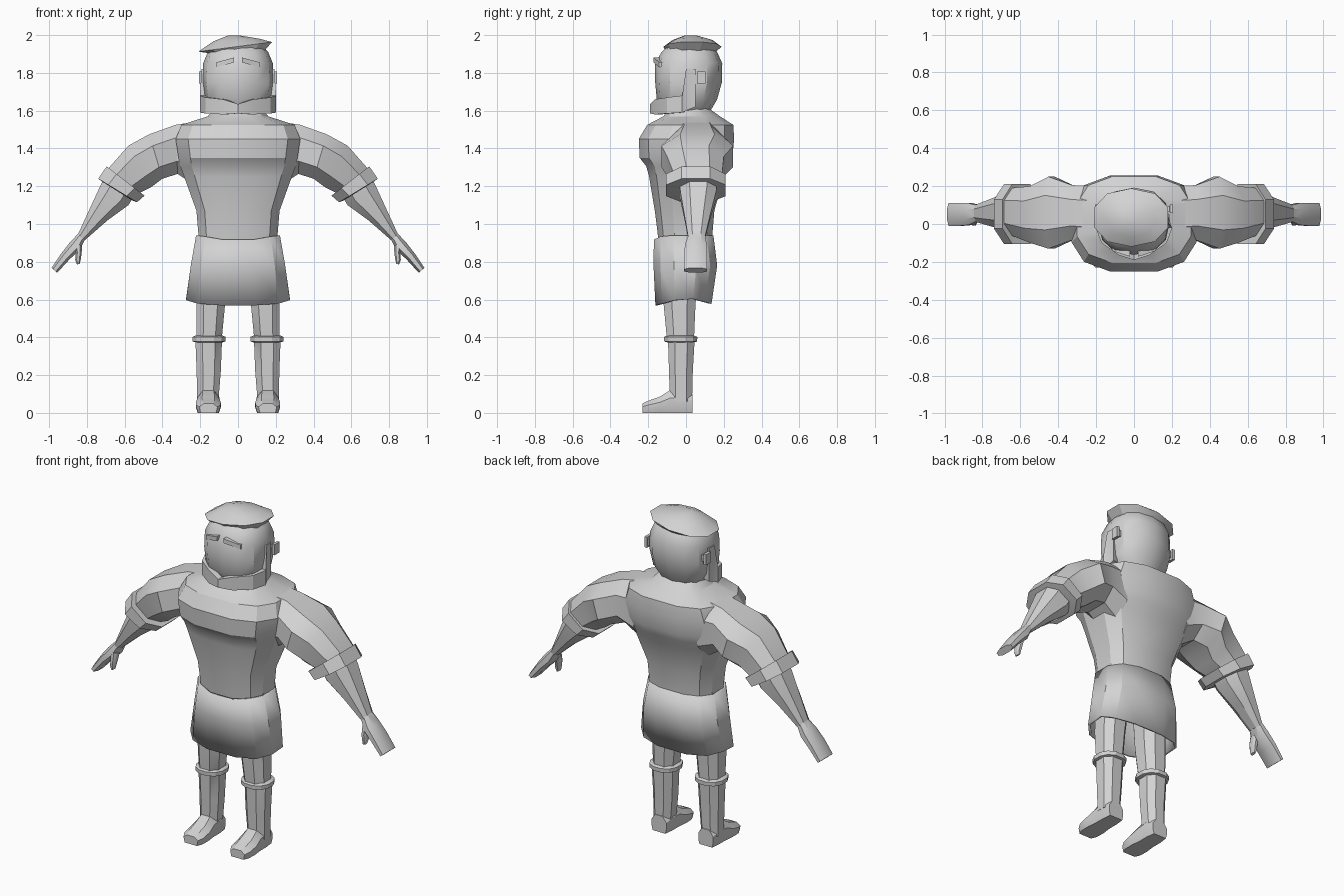
import bpy, bmesh, math
from mathutils import Vector

if "Cube" in bpy.data.objects:
    bpy.data.objects.remove(bpy.data.objects["Cube"])

mat = bpy.data.materials.new("light_grey")
mat.diffuse_color = (0.65, 0.65, 0.65, 1)
mat.use_nodes = True
mat.node_tree.nodes["Principled BSDF"].inputs["Base Color"].default_value = mat.diffuse_color


def curve_unit(n, power, phase):
    """Points of a rounded-square outline, scaled to reach +-1."""
    pts = []
    for i in range(n):
        a = 2 * math.pi * (i + phase) / n
        c, s = math.cos(a), math.sin(a)
        pts.append((math.copysign(abs(c) ** (2 / power), c),
                    math.copysign(abs(s) ** (2 / power), s)))
    mx, my = max(p[0] for p in pts), max(p[1] for p in pts)
    return [(x / mx, y / my) for x, y in pts]


def level(z, hx, yf, yb, cx=0, n=12, power=2.5, phase=0.5):
    """Horizontal ring from its half width and front and back depth."""
    return [Vector((cx + hx * u, (yf + yb) / 2 + (yb - yf) / 2 * v, z))
            for u, v in curve_unit(n, power, phase)]


def limb(top, bot, yf, yb, n=8):
    """Ring across a limb, between two points of the xz plane."""
    t, b = Vector((top[0], 0, top[1])), Vector((bot[0], 0, bot[1]))
    return [(t + b) / 2 + (t - b) / 2 * u + Vector((0, (yf + yb) / 2 + (yb - yf) / 2 * v, 0))
            for u, v in curve_unit(n, 2.4, 0.5)]


def loft(name, rings, side=1, caps=True, angle=28):
    bm = bmesh.new()
    loops = [[bm.verts.new((p[0] * side, p[1], p[2])) for p in r] for r in rings]
    n = len(loops[0])
    for a, b in zip(loops, loops[1:]):
        for i in range(n):
            bm.faces.new((a[i], a[(i + 1) % n], b[(i + 1) % n], b[i]))
    if caps:
        bm.faces.new(loops[0])
        bm.faces.new(loops[-1])
    bmesh.ops.recalc_face_normals(bm, faces=bm.faces)
    me = bpy.data.meshes.new(name)
    bm.to_mesh(me)
    bm.free()
    me.materials.append(mat)
    ob = bpy.data.objects.new(name, me)
    bpy.context.collection.objects.link(ob)
    bpy.ops.object.select_all(action='DESELECT')
    ob.select_set(True)
    bpy.context.view_layer.objects.active = ob
    bpy.ops.object.shade_smooth_by_angle(angle=math.radians(angle))
    return ob


# Torso with overhanging chest and sloping neck
loft("torso", [level(*r, power=2.8) for r in (
    (.85, .20, -.14, .13), (.95, .21, -.15, .14), (1.07, .22, -.165, .15),
    (1.25, .285, -.195, .20), (1.305, .305, -.21, .23), (1.35, .315, -.245, .245),
    (1.45, .33, -.25, .255), (1.525, .30, -.205, .25), (1.57, .16, -.12, .18),
    (1.62, .12, -.08, .11))])

# Kilt: flared shell whose hem dips at the front and back
top, mid, low = level(.94, .222, -.17, .145), level(.78, .25, -.172, .165), level(.6, .275, -.162, .135)
for p in top:
    p.z -= .035 * max(0, -p.y / .17) * (1 - abs(p.x) / .222)
for p in low:
    p.z += .015 - .045 * abs(p.y) / .16
kilt = loft("kilt", [top, mid, low], caps=False)
sol = kilt.modifiers.new("cloth_thickness", 'SOLIDIFY')
sol.thickness = .015
sol.offset = -1

# Head, with a ridge down the middle of the face
loft("head", [level(*r, power=2.35, phase=0) for r in (
    (1.56, .10, -.04, .11), (1.60, .135, -.12, .13), (1.66, .178, -.155, .165),
    (1.75, .19, -.163, .19), (1.85, .185, -.163, .192), (1.91, .16, -.13, .165),
    (1.94, .13, -.10, .14))], angle=32)

# Beard and sideburns, swept around the chin
half = [(.188, .05, 1.62, 1.82), (.192, .0, 1.60, 1.82), (.202, -.02, 1.59, 1.68),
        (.172, -.10, 1.585, 1.67), (.08, -.165, 1.58, 1.66)]
path = half + [(0, -.19, 1.585, 1.635)] + [(-x, y, a, b) for x, y, a, b in reversed(half)]
loft("beard", [[(x, y, a), (x, y, b), (x * .8, y * .8, b), (x * .8, y * .8, a)]
               for x, y, a, b in path])

# Tilted cap: narrow band, wide brim, soft crown
band = level(1.905, .145, -.10, .15, cx=-.015, n=10, power=2.2)
brim = level(1.94, .195, -.12, .188, cx=-.015, n=10, power=2.2)
crown = level(1.975, .12, -.07, .14, cx=-.01, n=10, power=2.2)
peak = level(1.997, .035, -.01, .06, cx=-.02, n=10, power=2.2)
for p in brim:
    p.z += .13 * p.x
for p in crown:
    p.z += .06 * p.x
loft("cap", [band, brim, crown, peak])

for side, word in ((1, "left"), (-1, "right")):
    # Brow slab
    loft("brow_" + word, [[(x, y, z), (x, y, z + .026), (x, y + .06, z + .026), (x, y + .06, z)]
                          for x, y, z in ((.022, -.172, 1.855), (.115, -.142, 1.83))], side)
    # Ear: short stalk with a wider end
    loft("ear_" + word, [[(x, .08 - r, 1.775 - r * 1.4), (x, .08 + r, 1.775 - r * 1.4),
                          (x, .08 + r, 1.775 + r * 1.4), (x, .08 - r, 1.775 + r * 1.4)]
                         for x, r in ((.15, .012), (.188, .014), (.19, .023), (.207, .023))], side)

    # Sleeve from shoulder to elbow
    loft("sleeve_" + word, [limb(*r) for r in (
        ((.20, 1.545), (.22, 1.20), -.10, .20), ((.33, 1.525), (.32, 1.265), -.085, .205),
        ((.47, 1.475), (.40, 1.24), -.13, .25), ((.58, 1.415), (.46, 1.195), -.10, .20),
        ((.69, 1.29), (.53, 1.16), -.06, .19))], side)
    # Rolled cuff
    loft("cuff_" + word, [limb(*r) for r in (
        ((.675, 1.285), (.52, 1.165), -.07, .18), ((.695, 1.305), (.495, 1.15), -.105, .21),
        ((.74, 1.24), (.535, 1.115), -.105, .21), ((.72, 1.225), (.56, 1.125), -.06, .17))], side)
    # Forearm
    loft("forearm_" + word, [limb(*r) for r in (
        ((.70, 1.26), (.55, 1.15), -.035, .165), ((.73, 1.20), (.58, 1.10), -.03, .16),
        ((.79, 1.07), (.69, 1.02), -.01, .13), ((.852, .935), (.81, .915), .012, .10))], side)
    # Flat hand and hooked thumb
    loft("hand_" + word, [limb(*r) for r in (
        ((.845, .95), (.805, .93), .015, .10), ((.888, .905), (.835, .865), -.005, .11),
        ((.935, .845), (.89, .815), -.01, .112), ((.987, .768), (.957, .742), -.01, .112))], side)
    loft("thumb_" + word, [limb(*r) for r in (
        ((.865, .90), (.825, .885), .0, .06), ((.858, .85), (.828, .845), -.008, .045),
        ((.862, .81), (.832, .815), -.008, .035), ((.852, .785), (.838, .79), -.004, .028))], side)

    # Leg, knee band and boot shaft
    loft("leg_" + word, [level(z, hx, yf, yb, cx=cx, n=8, power=2.4) for z, hx, yf, yb, cx in (
        (.80, .08, -.12, .07, .13), (.57, .076, -.118, .05, .145), (.38, .066, -.10, .042, .153),
        (.375, .07, -.095, .045, .155), (.22, .064, -.09, .036, .155), (.06, .056, -.085, .032, .16))], side)
    loft("knee_band_" + word, [level(z, r, -.028 - r, -.028 + r, cx=.153, n=12, power=2.2)
                               for z, r in ((.373, .07), (.378, .087), (.402, .088), (.41, .07))], side)
    # Foot, lofted from heel to toe
    loft("foot_" + word, [[(.157 + sx * w, y, z) for sx, z in (
        (-.85, 0), (.85, 0), (1, .03), (1, h * .65), (.5, h), (-.5, h), (-1, h * .65), (-1, .03))]
        for y, w, h in ((.035, .05, .10), (-.02, .058, .13), (-.085, .058, .12),
                        (-.14, .066, .085), (-.20, .064, .064), (-.23, .048, .05))], side)
